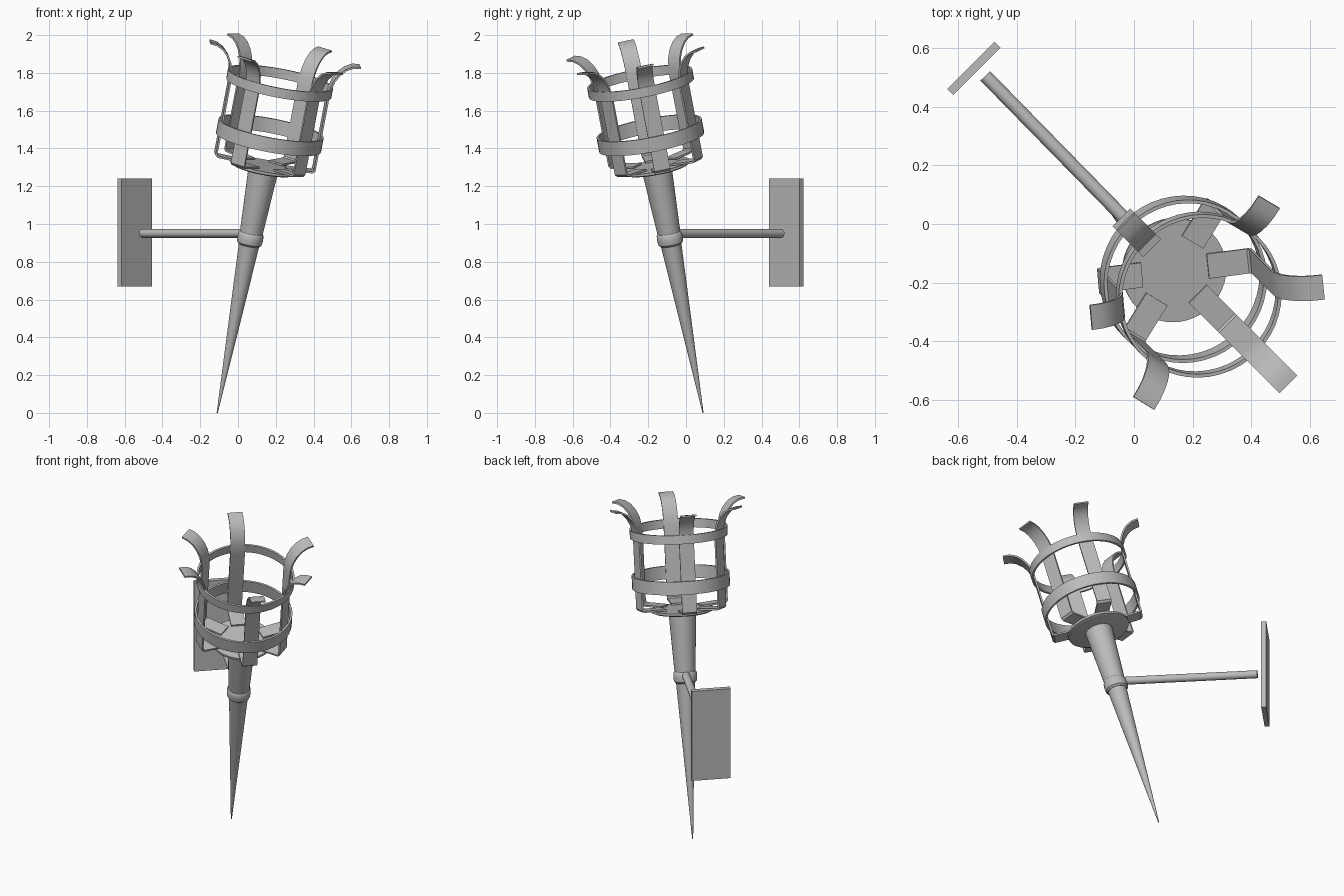
import bpy, bmesh, math
from mathutils import Matrix, Vector

if "Cube" in bpy.data.objects:
    bpy.data.objects.remove(bpy.data.objects["Cube"])

metal = bpy.data.materials.new("iron_grey")
metal.diffuse_color = (0.5, 0.5, 0.5, 1)
metal.use_nodes = True
metal.node_tree.nodes["Principled BSDF"].inputs["Base Color"].default_value = metal.diffuse_color

# Torch frame: tip on the ground, axis leaning 15 degrees away from the wall
T, Q = math.radians(15), math.sqrt(0.5)
X = Vector((math.cos(T) * Q, -math.cos(T) * Q, -math.sin(T)))
Z = Vector((math.sin(T) * Q, -math.sin(T) * Q, math.cos(T)))
Y = Z.cross(X)
TORCH = Matrix((X, Y, Z)).transposed().to_4x4()
TORCH.translation = Vector((-0.11, 0.09, 0))


def finish(name, bm, matrix):
    bmesh.ops.recalc_face_normals(bm, faces=bm.faces)
    me = bpy.data.meshes.new(name)
    bm.to_mesh(me)
    bm.free()
    me.materials.append(metal)
    ob = bpy.data.objects.new(name, me)
    bpy.context.collection.objects.link(ob)
    ob.matrix_world = matrix
    bpy.ops.object.select_all(action='DESELECT')
    ob.select_set(True)
    bpy.context.view_layer.objects.active = ob
    bpy.ops.object.shade_smooth_by_angle(angle=math.radians(35))
    return ob


def lathe(name, profile, closed=False, n=48):
    """Revolve (radius, height) points about the torch axis."""
    bm = bmesh.new()
    rings = [[bm.verts.new((r * math.cos(2 * math.pi * i / n),
                            r * math.sin(2 * math.pi * i / n), h))
              for i in range(n)] for r, h in profile]
    pairs = list(zip(rings, rings[1:]))
    if closed:
        pairs.append((rings[-1], rings[0]))
    for a, b in pairs:
        for i in range(n):
            j = (i + 1) % n
            bm.faces.new((a[i], a[j], b[j], b[i]))
    if not closed:
        bm.faces.new(rings[0])
        bm.faces.new(rings[-1])
    return finish(name, bm, TORCH)


def strip(name, path, width, thick, angle):
    """Flat bar following a (radius, height) path, turned about the axis."""
    pts = [Vector(p) for p in path]
    bm = bmesh.new()
    rows = []
    for i, p in enumerate(pts):
        a = (p - pts[i - 1]).normalized() if i else None
        b = (pts[i + 1] - p).normalized() if i < len(pts) - 1 else None
        t = ((a or b) + (b or a)).normalized()
        nrm = Vector((-t.y, t.x)) * thick / 2 / max(0.5, t.dot(a or b))
        rows.append([bm.verts.new((q.x, s * width / 2, q.y))
                     for q, s in ((p + nrm, 1), (p + nrm, -1),
                                  (p - nrm, -1), (p - nrm, 1))])
    for a, b in zip(rows, rows[1:]):
        for i in range(4):
            j = (i + 1) % 4
            bm.faces.new((a[i], a[j], b[j], b[i]))
    bm.faces.new(rows[0])
    bm.faces.new(rows[-1])
    return finish(name, bm, TORCH @ Matrix.Rotation(math.radians(angle), 4, 'Z'))


# Tapered handle with collar, and the dish on top
lathe("handle", [(0.003, 0), (0.055, 0.925), (0.061, 0.985), (0.08, 1.34)])
lathe("collar", [(0.056, 0.92), (0.066, 0.93), (0.069, 0.955), (0.067, 0.98),
                 (0.06, 0.99)])
lathe("dish", [(0.165, 1.335), (0.18, 1.342), (0.18, 1.355)])

# Two basket hoops
for name, s, h in (("lower_hoop", 1.522, 0.078), ("upper_hoop", 1.807, 0.052)):
    lathe(name, [(0.271, s - h / 2), (0.283, s - h / 2),
                 (0.283, s + h / 2), (0.271, s + h / 2)], closed=True)

# Six bent prongs flaring out at the top
path = [(0.115, 1.362), (0.255, 1.368), (0.265, 1.378), (0.265, 1.77),
        (0.268, 1.82), (0.28, 1.87), (0.302, 1.91), (0.332, 1.942),
        (0.366, 1.96), (0.405, 1.966)]
for i, ang in enumerate((0, 52, 104, 180, 231, 283)):
    strip(f"prong_{i + 1}", path, 0.086, 0.01, ang)

# Wall arm, level, running from the collar towards the wall
a, b = Vector((0.06, -0.075, 0.95)), Vector((-0.507, 0.505, 0.95))
bm = bmesh.new()
bmesh.ops.create_cone(bm, cap_ends=True, segments=24, radius1=0.023,
                      radius2=0.023, depth=(b - a).length)
m = (b - a).to_track_quat('Z', 'Y').to_matrix().to_4x4()
m.translation = (a + b) / 2
finish("wall_arm", bm, m)

# Upright wall plate, square to the arm
bm = bmesh.new()
bmesh.ops.create_cube(bm, size=1)
bmesh.ops.scale(bm, vec=(0.228, 0.029, 0.57), verts=bm.verts)
finish("wall_plate", bm, Matrix.Translation((-0.546, 0.53, 0.955))
       @ Matrix.Rotation(math.radians(45), 4, 'Z'))
